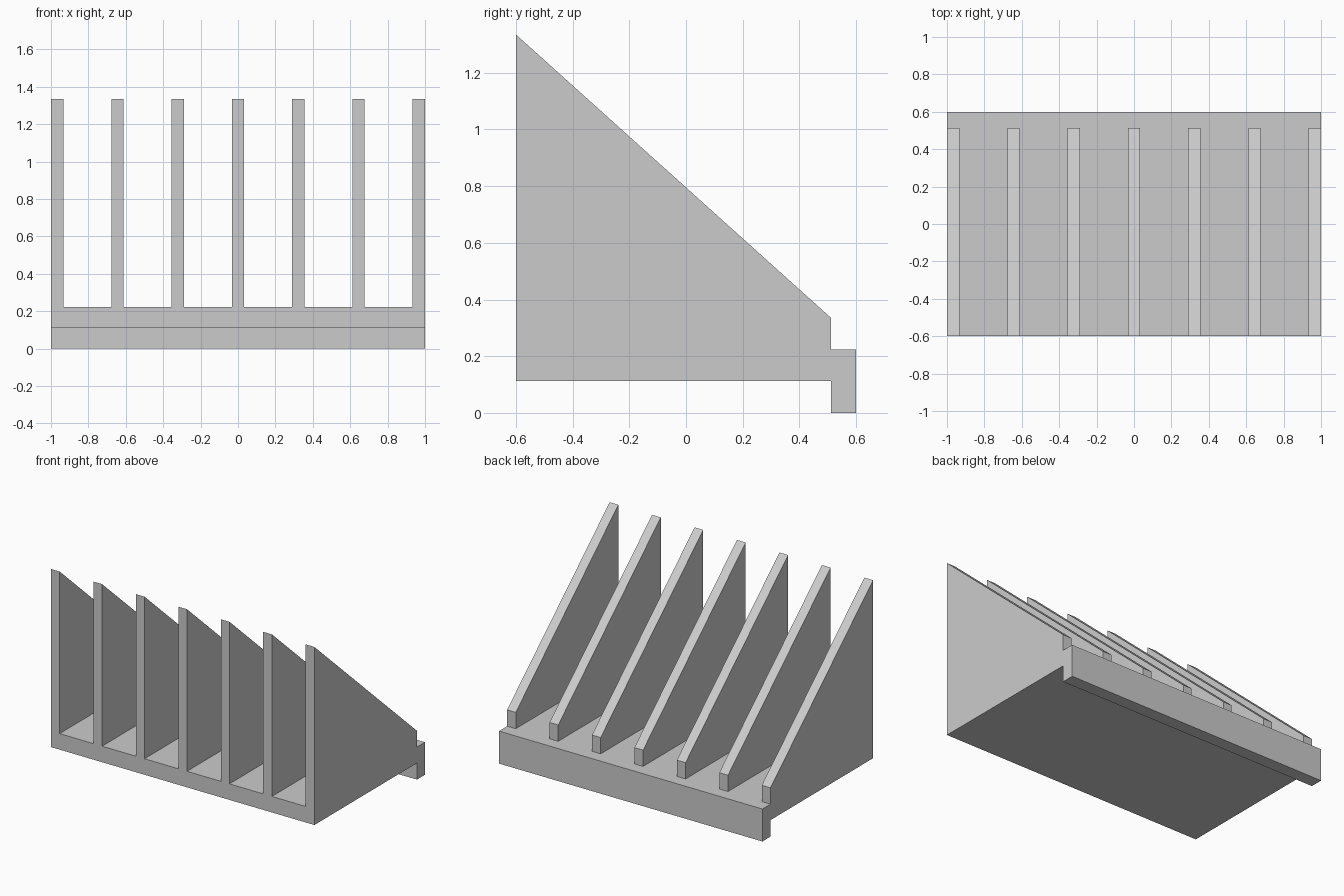
import bpy
import bmesh

cube = bpy.data.objects.get("Cube")
if cube:
    bpy.data.objects.remove(cube, do_unlink=True)

# Single grey finish
GREY = (0.6, 0.6, 0.6, 1.0)
grey = bpy.data.materials.new("plain_grey")
grey.use_nodes = True
grey.diffuse_color = GREY
grey.node_tree.nodes["Principled BSDF"].inputs["Base Color"].default_value = GREY

# Main dimensions
HALF_X, FRONT, BACK = 1.0, -0.6, 0.6
LIP_Y = 0.512
PLATE_BOTTOM, PLATE_TOP = 0.113, 0.223
FIN_TOP, FIN_LOW = 1.335, 0.335
FIN_COUNT, FIN_WIDTH = 7, 0.066


def extrude_profile(name, profile, x_start, width):
    """Extrude a (y, z) side profile along x."""
    bm = bmesh.new()
    face = bm.faces.new([bm.verts.new((x_start, y, z)) for y, z in profile])
    result = bmesh.ops.extrude_face_region(bm, geom=[face])
    moved = [v for v in result["geom"] if isinstance(v, bmesh.types.BMVert)]
    bmesh.ops.translate(bm, verts=moved, vec=(width, 0, 0))
    bmesh.ops.recalc_face_normals(bm, faces=bm.faces)
    mesh = bpy.data.meshes.new(name)
    bm.to_mesh(mesh)
    bm.free()
    mesh.materials.append(grey)
    obj = bpy.data.objects.new(name, mesh)
    bpy.context.collection.objects.link(obj)
    return obj


# Base plate with a lip hanging down along the back edge
extrude_profile("base_plate", [
    (FRONT, PLATE_BOTTOM), (LIP_Y, PLATE_BOTTOM), (LIP_Y, 0),
    (BACK, 0), (BACK, PLATE_TOP), (FRONT, PLATE_TOP),
], -HALF_X, 2 * HALF_X)

# Evenly spaced upright dividers, sloping down towards the back
divider_profile = [
    (FRONT, PLATE_TOP), (LIP_Y, PLATE_TOP),
    (LIP_Y, FIN_LOW), (FRONT, FIN_TOP),
]
step = (2 * HALF_X - FIN_WIDTH) / (FIN_COUNT - 1)
for i in range(FIN_COUNT):
    extrude_profile(f"divider_{i + 1}", divider_profile,
                    -HALF_X + i * step, FIN_WIDTH)
